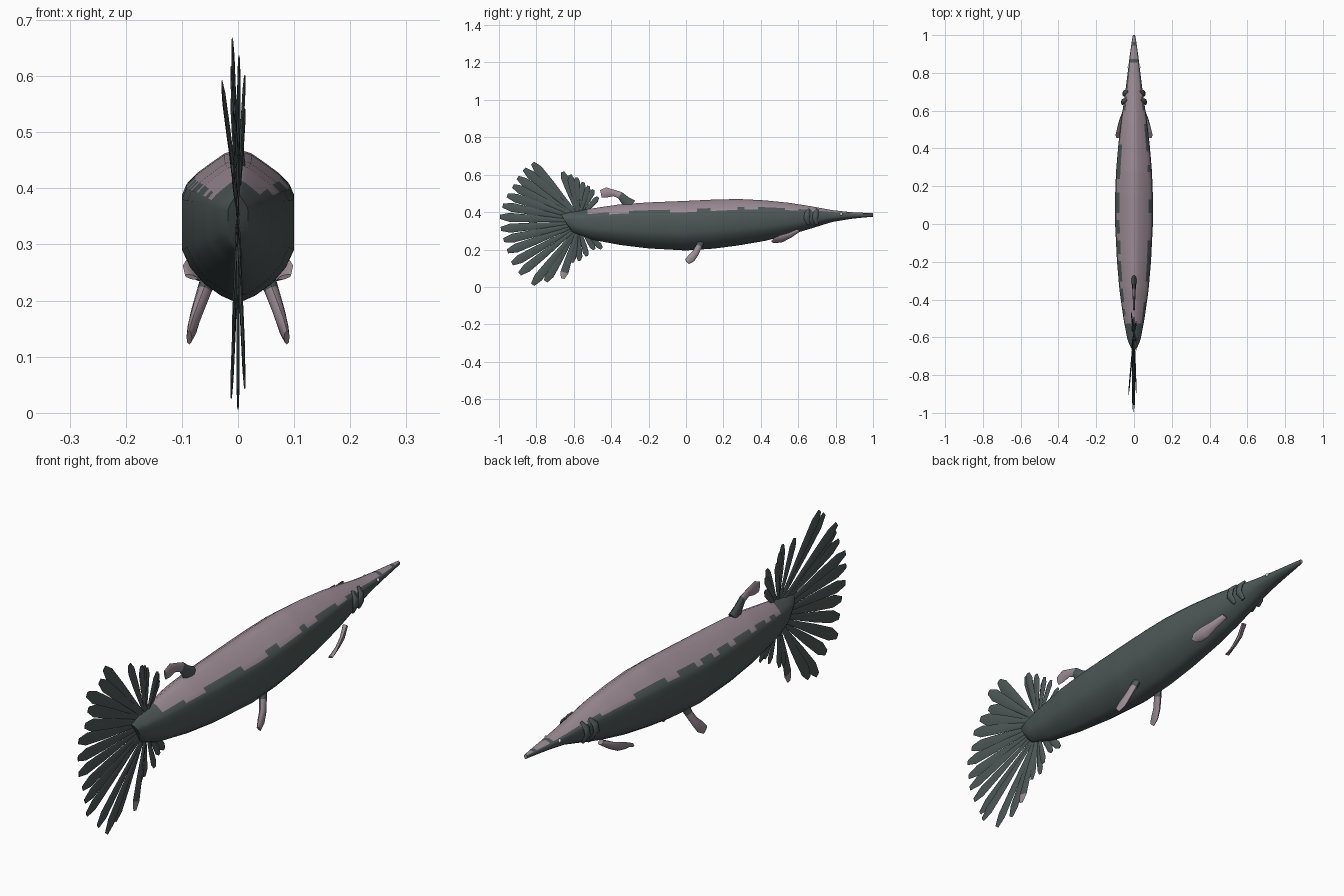
import bpy, bmesh, math, random
from mathutils import Vector

if "Cube" in bpy.data.objects:
    bpy.data.objects.remove(bpy.data.objects["Cube"])

random.seed(4)


def material(name, rgb):
    m = bpy.data.materials.new(name)
    m.diffuse_color = (*rgb, 1)
    m.use_nodes = True
    m.node_tree.nodes["Principled BSDF"].inputs["Base Color"].default_value = m.diffuse_color
    return m


DARK = material("dark slate green", (0.075, 0.098, 0.096))
PINK = material("dusty mauve", (0.335, 0.265, 0.30))
WHITE = material("eye white", (0.85, 0.85, 0.85))


def finish(name, bm, angle=50):
    bmesh.ops.recalc_face_normals(bm, faces=bm.faces[:])
    me = bpy.data.meshes.new(name)
    bm.to_mesh(me)
    bm.free()
    for m in (DARK, PINK, WHITE):
        me.materials.append(m)
    ob = bpy.data.objects.new(name, me)
    bpy.context.collection.objects.link(ob)
    bpy.context.view_layer.objects.active = ob
    ob.select_set(True)
    bpy.ops.object.shade_smooth_by_angle(angle=math.radians(angle))
    ob.select_set(False)
    return ob


def loft(bm, rings, colour):
    """Skin closed rings; colour(i, j) gives the material of each face."""
    vs = [[bm.verts.new(p) for p in r] for r in rings]
    n = len(vs[0])
    for i in range(len(vs) - 1):
        for j in range(n):
            k = (j + 1) % n
            f = bm.faces.new((vs[i][j], vs[i][k], vs[i + 1][k], vs[i + 1][j]))
            f.material_index = colour(i, j)
    for i, r in ((0, vs[0]), (len(vs) - 2, vs[-1])):
        bm.faces.new(r).material_index = colour(i, 0)


def blade(bm, path, colour=lambda i, j: 0, sides=8, lean=0.0):
    """Flat fin along path points (x, y, z, half width, half thickness)."""
    pts = [Vector(p[:3]) for p in path]
    rings = []
    for i, p in enumerate(path):
        t = pts[min(i + 1, len(pts) - 1)] - pts[max(i - 1, 0)]
        chord = Vector((lean, -t.z, t.y)).normalized()
        flat = t.cross(chord).normalized()
        rings.append([pts[i] + chord * p[3] * math.cos(a) + flat * p[4] * math.sin(a)
                      for a in (2 * math.pi * k / sides for k in range(sides))])
    loft(bm, rings, colour)


# Body stations: y, top z, bottom z, half width
STATIONS = [(-0.63, 0.388, 0.292, 0.018), (-0.60, 0.398, 0.282, 0.034),
            (-0.5, 0.42, 0.252, 0.056), (-0.35, 0.442, 0.224, 0.077),
            (-0.2, 0.452, 0.206, 0.090), (0, 0.460, 0.195, 0.100),
            (0.15, 0.467, 0.205, 0.100), (0.28, 0.470, 0.222, 0.095),
            (0.42, 0.463, 0.246, 0.083), (0.55, 0.450, 0.277, 0.068),
            (0.67, 0.431, 0.313, 0.050), (0.78, 0.411, 0.347, 0.036),
            (0.88, 0.400, 0.364, 0.024), (0.96, 0.396, 0.372, 0.013),
            (1.0, 0.394, 0.375, 0.006)]
# Half cross-section: share of width, share of height
HALF = [(0, 1), (0.25, 0.97), (0.55, 0.89), (0.76, 0.83), (0.92, 0.77), (1, 0.70),
        (1, 0.36), (0.85, 0.24), (0.6, 0.13), (0.3, 0.05), (0, 0)]
SECTION = HALF + [(-w, t) for w, t in HALF[-2:0:-1]]


def station(y):
    for a, b in zip(STATIONS, STATIONS[1:]):
        if y <= b[0] + 1e-6:
            f = (y - a[0]) / (b[0] - a[0])
            return [p + (q - p) * f for p, q in zip(a, b)]
    return STATIONS[-1]


N = 90
ys = [-0.63 + 1.63 * i / N for i in range(N + 1)]
rings = []
for y in ys:
    _, top, bot, hw = station(y)
    shear = max(0, min(1, (-0.5 - y) / 0.13))      # slanted tail end
    rings.append([(w * hw, y - shear * 0.06 * (t - 0.35), bot + (top - bot) * t)
                  for w, t in SECTION])

wave = [[random.random() for _ in range(N // 2 + 1)] for _ in range(2)]


def body_colour(i, j):
    y, half = ys[i], min(j, len(SECTION) - 1 - j)
    if y < -0.53 or 0.85 < y < 0.87 or 0.93 < y < 0.96:
        return 0
    r = wave[j > 9][i // 2]
    limit = (4 if r > 0.6 else 3) if y < 0.7 else 3
    if y < -0.42:                                  # ragged rear border
        limit = 3 + int(2 * r)
    return 1 if half < limit else 0


bm = bmesh.new()
loft(bm, rings, body_colour)
finish("body", bm, 60)

# Dorsal fin: dark stalk bending back into a pale paddle
bm = bmesh.new()
blade(bm, [(0, -0.295, 0.435, 0.036, 0.014), (0, -0.325, 0.462, 0.025, 0.011),
           (0, -0.352, 0.490, 0.019, 0.009), (0, -0.385, 0.502, 0.017, 0.007),
           (0, -0.425, 0.505, 0.027, 0.006), (0, -0.455, 0.498, 0.020, 0.004)],
      lambda i, j: 1 if i >= 2 else 0)
finish("dorsal_fin", bm)

# Paired fins, gill covers and eyes
for s, side in ((1, "right"), (-1, "left")):
    bm = bmesh.new()
    blade(bm, [(s * 0.045, 0.085, 0.260, 0.024, 0.016), (s * 0.060, 0.070, 0.218, 0.016, 0.013),
               (s * 0.073, 0.050, 0.180, 0.018, 0.011), (s * 0.081, 0.028, 0.153, 0.022, 0.009),
               (s * 0.087, 0.005, 0.134, 0.016, 0.005)],
          lambda i, j: 1 if i >= 1 else 0)
    finish("pelvic_fin_" + side, bm)

    bm = bmesh.new()
    blade(bm, [(s * 0.048, 0.600, 0.302, 0.012, 0.010), (s * 0.066, 0.555, 0.276, 0.017, 0.009),
               (s * 0.076, 0.510, 0.258, 0.024, 0.007), (s * 0.082, 0.475, 0.248, 0.022, 0.005),
               (s * 0.083, 0.458, 0.242, 0.012, 0.004)],
          lambda i, j: 1, lean=-s * 0.06)
    finish("pectoral_fin_" + side, bm)

    bm = bmesh.new()
    for y, k in ((0.645, 1.0), (0.69, 0.88)):
        blade(bm, [(s * 0.038 * k, y + 0.012, 0.416, 0.006, 0.004),
                   (s * 0.058 * k, y + 0.004, 0.395, 0.015, 0.008),
                   (s * 0.061 * k, y, 0.365, 0.016, 0.008),
                   (s * 0.044 * k, y + 0.010, 0.335, 0.008, 0.005)])
    finish("gill_cover_" + side, bm)

    bm = bmesh.new()
    bmesh.ops.create_icosphere(bm, subdivisions=2, radius=0.007)
    bmesh.ops.translate(bm, verts=bm.verts[:], vec=(s * 0.028, 0.83, 0.389))
    for f in bm.faces:
        f.material_index = 2
    finish("eye_" + side, bm)

# Tail fan: ray tips (y, z) listed from the upper front round to the lower front
TIPS = [(-0.47, 0.48), (-0.495, 0.52), (-0.52, 0.54), (-0.55, 0.56), (-0.585, 0.585),
        (-0.62, 0.60), (-0.66, 0.615), (-0.82, 0.662), (-0.865, 0.63), (-0.90, 0.585),
        (-0.925, 0.54), (-0.955, 0.49), (-0.98, 0.435), (-0.995, 0.375), (-0.99, 0.31),
        (-0.975, 0.25), (-0.955, 0.19), (-0.93, 0.125), (-0.89, 0.07), (-0.82, 0.012),
        (-0.75, 0.03), (-0.66, 0.045), (-0.61, 0.13), (-0.57, 0.14), (-0.53, 0.165),
        (-0.49, 0.20), (-0.45, 0.205)]
bm = bmesh.new()
for n, (ty, tz) in enumerate(TIPS):
    up = max(-1, min(1, (tz - 0.36) / 0.3))
    tx = (-0.038, -0.010, 0.002)[n % 3] * max(up, 0.15) if up > 0 else (0.012, 0.0, -0.012)[n % 3] * -up
    if 0 < n < 7:
        tx = (-0.012, 0.0, 0.012)[n % 3]
    base = Vector((0, -0.575, 0.35 + 0.03 * up))
    tip = Vector((tx, ty, tz))
    size = min(1, (tip - base).length / 0.34)
    path = []
    for f, w, th in ((0, 0.006, 0.003), (0.3, 0.012, 0.0035), (0.6, 0.020, 0.0035),
                     (0.88, 0.024, 0.003), (1, 0.011, 0.0015)):
        p = base.lerp(tip, f)
        path.append((p.x, p.y, p.z, w * (0.3 + 0.7 * size), th))
    pale = n == 21
    blade(bm, path, lambda i, j, pale=pale: 1 if pale and i > 2 else 0, sides=6)
finish("tail_fan", bm)
